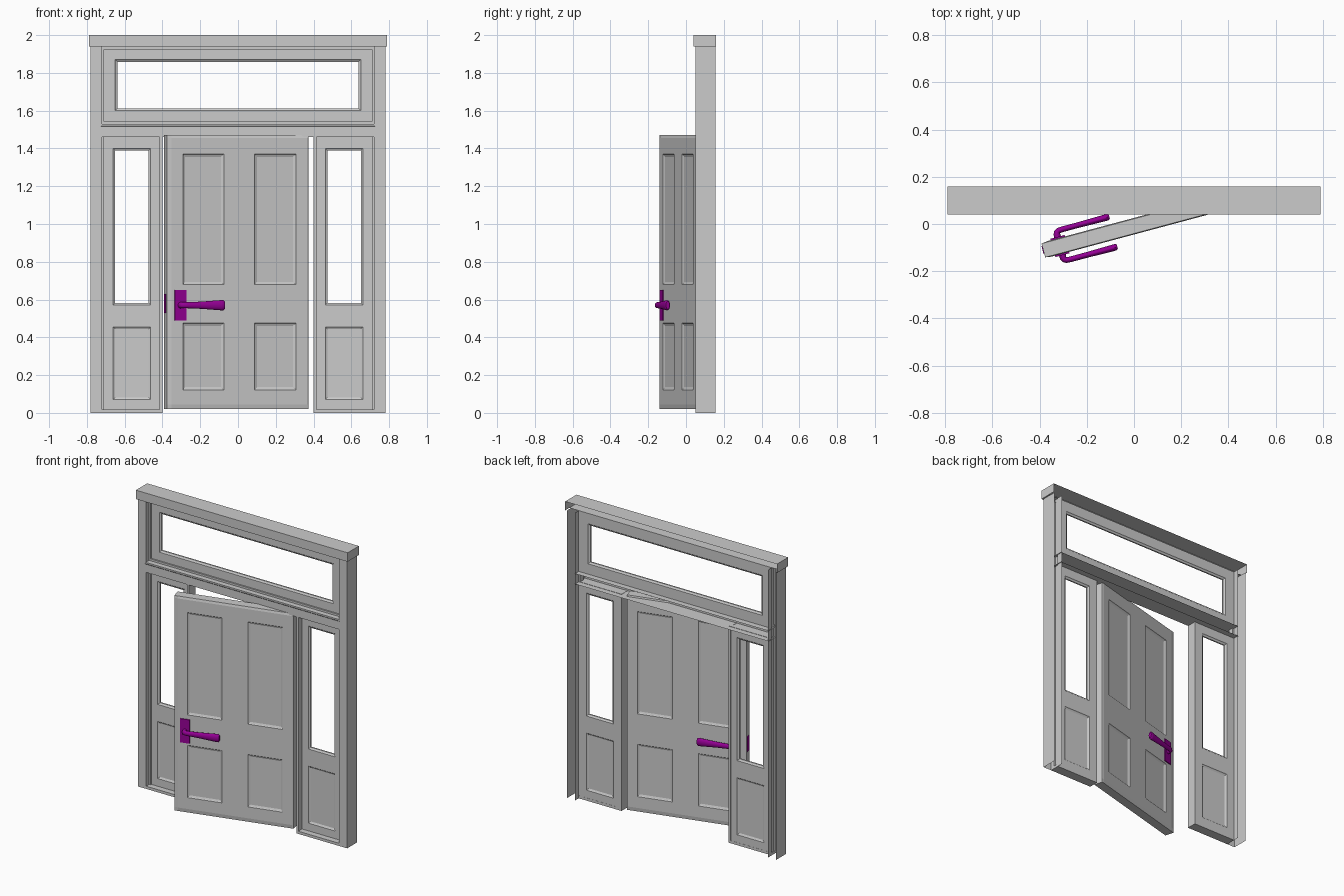
import bpy, bmesh, math
from mathutils import Matrix, Vector

if "Cube" in bpy.data.objects:
    bpy.data.objects.remove(bpy.data.objects["Cube"])

purple = bpy.data.materials.new("purple_metal")
purple.diffuse_color = (0.3, 0.0, 0.3, 1)
purple.use_nodes = True
purple.node_tree.nodes["Principled BSDF"].inputs["Base Color"].default_value = purple.diffuse_color


def finish(name, bm, mat=None, matrix=None, smooth=False):
    bmesh.ops.recalc_face_normals(bm, faces=bm.faces)
    me = bpy.data.meshes.new(name)
    bm.to_mesh(me)
    bm.free()
    ob = bpy.data.objects.new(name, me)
    bpy.context.collection.objects.link(ob)
    if mat:
        me.materials.append(mat)
    if matrix:
        ob.matrix_world = matrix
    if smooth:
        bpy.ops.object.select_all(action='DESELECT')
        bpy.context.view_layer.objects.active = ob
        ob.select_set(True)
        bpy.ops.object.shade_smooth_by_angle(angle=math.radians(40))
    return ob


def box(name, x, y, z, mat=None, matrix=None):
    bm = bmesh.new()
    bmesh.ops.create_cube(bm, size=1)
    for v in bm.verts:
        v.co = [r[0] if c < 0 else r[1] for c, r in zip(v.co, (x, y, z))]
    return finish(name, bm, mat, matrix)


def channel(name, start, end):
    """Open-backed section swept straight between two matching point lists."""
    bm = bmesh.new()
    a = [bm.verts.new(p) for p in start]
    b = [bm.verts.new(p) for p in end]
    for i in range(len(a) - 1):
        bm.faces.new((a[i], a[i + 1], b[i + 1], b[i]))
    return bm, a, b


def slab(name, xs, zs, y0, y1, panels=(), windows=(), chamfer=0, step=(0.004, 0.008), matrix=None):
    """Grid slab whose chosen cells become moulded panels or open windows."""
    bm = bmesh.new()
    nx, nz = len(xs), len(zs)

    def layer(y, d):
        return [[bm.verts.new((x, y + (d if i in (0, nx - 1) or k in (0, nz - 1) else 0), z))
                 for k, z in enumerate(zs)] for i, x in enumerate(xs)]
    f, b = layer(y0, chamfer), layer(y1, -chamfer)
    cells = {}
    for i in range(nx - 1):
        for k in range(nz - 1):
            ring = [(i, k), (i + 1, k), (i + 1, k + 1), (i, k + 1)]
            cells[i, k] = (bm.faces.new([f[p][q] for p, q in ring]),
                           bm.faces.new([b[p][q] for p, q in reversed(ring)]))
    rim = ([(i, 0) for i in range(nx)] + [(nx - 1, k) for k in range(1, nz)]
           + [(i, nz - 1) for i in range(nx - 2, -1, -1)] + [(0, k) for k in range(nz - 2, 0, -1)])
    for (i, k), (p, q) in zip(rim, rim[1:] + rim[:1]):
        bm.faces.new((f[i][k], b[i][k], b[p][q], f[p][q]))
    bm.normal_update()
    faces = [fc for c in list(panels) + list(windows) for fc in cells[c]]
    for t in step:
        bmesh.ops.inset_individual(bm, faces=faces, thickness=t, depth=-0.004, use_even_offset=True)
        bm.normal_update()
    for c in windows:
        pair = cells[c]
        edges = [e for fc in pair for e in fc.edges]
        bmesh.ops.delete(bm, geom=list(pair), context='FACES_ONLY')
        bmesh.ops.bridge_loops(bm, edges=edges)
    return finish(name, bm, matrix=matrix)


# Outer posts, sidelights, jambs and sills, mirrored left and right
post = [(.78, .155), (.78, .05), (.72, .05), (.72, .08), (.71, .08), (.71, .115), (.72, .115), (.72, .155)]
for s, side in ((-1, "left"), (1, "right")):
    bm, _, _ = channel("post", [(s * x, y, 0) for x, y in post], [(s * x, y, 1.94) for x, y in post])
    finish("post_" + side, bm)
    xs = sorted(s * x for x in (.41, .462, .662, .715))
    slab("sidelight_" + side, xs, [.015, .07, .455, .57, 1.40, 1.462], .09, .115,
         panels=[(1, 1)], windows=[(1, 3)])
    box("jamb_" + side, sorted((s * .40, s * .415)), (.05, .116), (0, 1.462))
    box("sidelight_sill_" + side, sorted((s * .414, s * .72)), (.05, .116), (0, .018))

# Header cap, open at the back
prof = [(.16, 2.0), (.04, 2.0), (.04, 1.94), (.115, 1.94)]
bm, a, b = channel("header", [(-.79, y, z) for y, z in prof], [(.79, y, z) for y, z in prof])
for x in (-.79, .79):
    bm.faces.new([bm.verts.new((x, y, z)) for y, z in ((.04, 1.94), (.16, 1.94), (.16, 2.0), (.04, 2.0))])
bmesh.ops.remove_doubles(bm, verts=bm.verts, dist=1e-5)
finish("header", bm)

# Rail between door and transom, open at the back
prof = [(.155, 1.53), (.045, 1.53), (.045, 1.52), (.05, 1.515), (.05, 1.46), (.155, 1.46)]
bm, _, _ = channel("rail", [(-.725, y, z) for y, z in prof], [(.725, y, z) for y, z in prof])
finish("transom_rail", bm)

# Transom window with stops
slab("transom", [-.715, -.65, .65, .715], [1.53, 1.60, 1.87, 1.94], .09, .115, windows=[(1, 1)])
box("transom_stop_top", (-.715, .715), (.08, .115), (1.925, 1.94))
box("transom_stop_bottom", (-.715, .715), (.08, .115), (1.53, 1.543))

# Door leaf, swung open about its right edge
swing = Matrix.Translation((.375, .056, 0)) @ Matrix.Rotation(math.radians(15), 4, 'Z')
T = .068
slab("door", [-.777, -.752, -.690, -.466, -.297, -.070, -.01, 0],
     [.02, .045, .122, .475, .68, 1.37, 1.455, 1.47], 0, T,
     panels=[(2, 2), (2, 4), (4, 2), (4, 4)], chamfer=.004, step=(.004, .010), matrix=swing)

# Lever handles: path point (along, out) with flat and tall radii
path = [(-.704, .0, .015, .017), (-.704, -.018, .014, .016), (-.701, -.026, .013, .016),
        (-.693, -.031, .012, .016), (-.675, -.032, .012, .016), (-.60, -.032, .012, .019),
        (-.49, -.032, .014, .027), (-.477, -.032, .014, .027), (-.470, -.032, .010, .020)]


def lever(name, flip):
    bm = bmesh.new()
    rings, n = [], 16
    for i, (u, v, rf, rt) in enumerate(path):
        p, q = path[max(i - 1, 0)], path[min(i + 1, len(path) - 1)]
        t = Vector((q[0] - p[0], q[1] - p[1])).normalized()
        ring = []
        for j in range(n):
            c, s = rf * math.cos(2 * math.pi * j / n), rt * math.sin(2 * math.pi * j / n)
            y = v + t.x * c
            ring.append(bm.verts.new((u - t.y * c, T - y if flip else y, .57 + s)))
        rings.append(ring)
    for a, b in zip(rings, rings[1:]):
        for j in range(n):
            bm.faces.new((a[j], a[(j + 1) % n], b[(j + 1) % n], b[j]))
    bm.faces.new(rings[0])
    bm.faces.new(rings[-1])
    finish(name, bm, purple, swing, smooth=True)


lever("lever_front", False)
lever("lever_back", True)

# Handle plates and edge latch plate
box("handle_plate_front", (-.735, -.673), (-.006, .002), (.49, .65), purple, swing)
box("handle_plate_back", (-.735, -.673), (T - .002, T + .006), (.49, .65), purple, swing)
box("latch_plate", (-.780, -.774), (.02, .055), (.53, .63), purple, swing)
